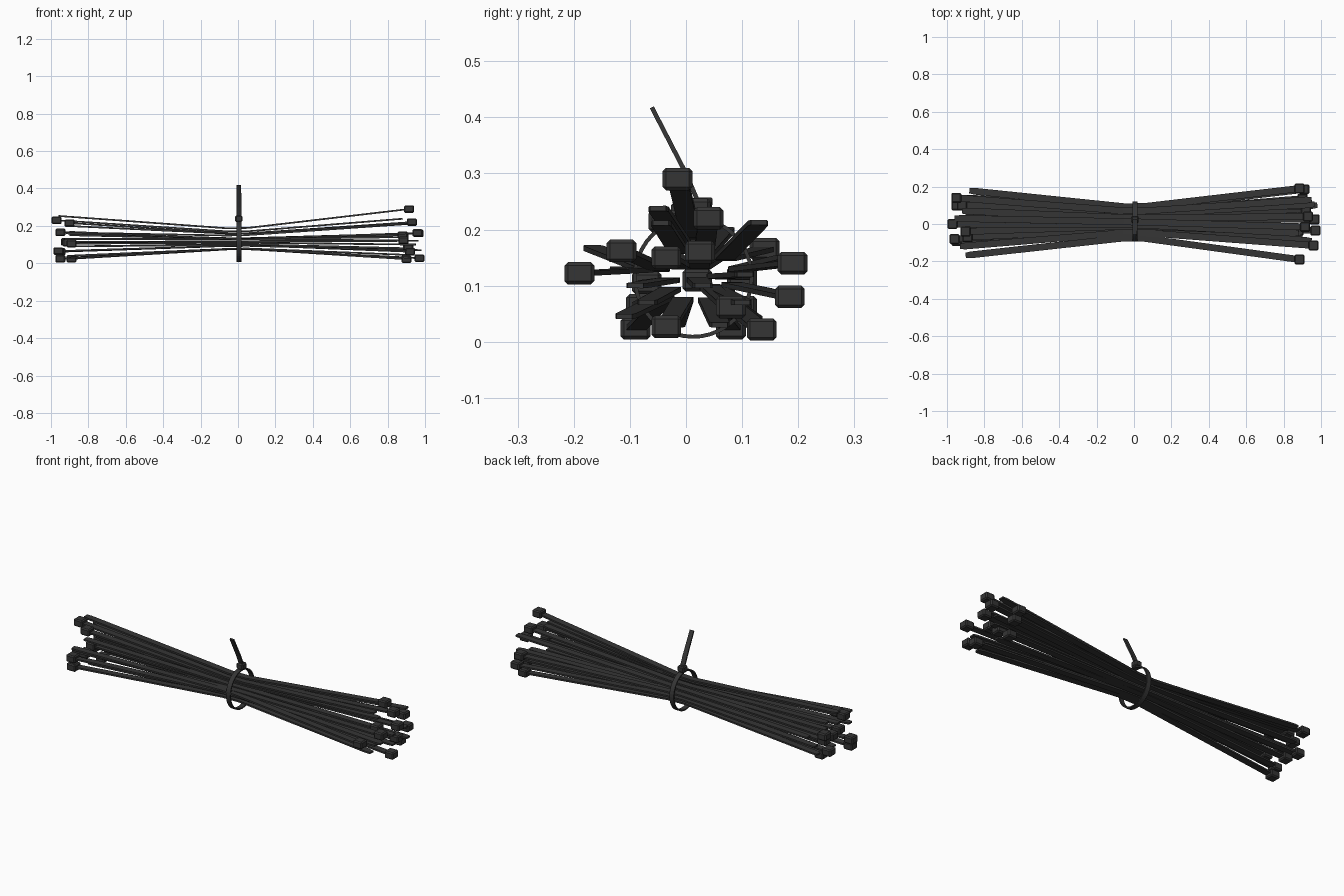
import bpy, bmesh, math
from mathutils import Vector

if "Cube" in bpy.data.objects:
    bpy.data.objects.remove(bpy.data.objects["Cube"])

black = bpy.data.materials.new("black nylon")
black.diffuse_color = (0.036, 0.036, 0.036, 1)
black.use_nodes = True
black.node_tree.nodes["Principled BSDF"].inputs["Base Color"].default_value = black.diffuse_color


def finish(bm, name):
    bmesh.ops.recalc_face_normals(bm, faces=bm.faces)
    me = bpy.data.meshes.new(name)
    bm.to_mesh(me)
    bm.free()
    me.materials.append(black)
    ob = bpy.data.objects.new(name, me)
    bpy.context.collection.objects.link(ob)
    return ob


def sweep(bm, pts, side, widths, thick):
    """Flat strap of rectangular section along pts, wide along 'side'."""
    rings = []
    for i, p in enumerate(pts):
        t = (pts[min(i + 1, len(pts) - 1)] - pts[max(i - 1, 0)]).normalized()
        s = (side - t * side.dot(t)).normalized()
        n = t.cross(s)
        w = widths[i]
        rings.append([bm.verts.new(p + s * a * w / 2 + n * b * thick / 2)
                      for a, b in ((-1, -1), (1, -1), (1, 1), (-1, 1))])
    for r, q in zip(rings, rings[1:]):
        for k in range(4):
            bm.faces.new((r[k], r[(k + 1) % 4], q[(k + 1) % 4], q[k]))
    bm.faces.new(rings[0])
    bm.faces.new(rings[-1])


def block(bm, centre, size):
    """Chamfered locking head."""
    g = bmesh.ops.create_cube(bm, size=1)
    for v in g["verts"]:
        v.co = Vector(centre) + Vector(a * b for a, b in zip(v.co, size))
    edges = list({e for v in g["verts"] for e in v.link_edges})
    bmesh.ops.bevel(bm, geom=edges, offset=0.006, segments=1, affect='EDGES')


# loose ties: head position, then tail position; each bends inward at the waist
ties = [
    ((.885, -.19, .122), (-.90, -.168, .168)),
    ((.96, -.115, .162), (-.93, -.12, .13)),
    ((.915, -.015, .29), (-.96, .03, .253)),
    ((.93, .04, .22), (-.92, .07, .20)),
    ((.965, .025, .16), (-.90, .05, .15)),
    ((.88, -.035, .15), (-.92, -.03, .16)),
    ((.885, .19, .14), (-.88, .178, .15)),
    ((.91, .185, .08), (-.90, .14, .09)),
    ((.92, .08, .062), (-.91, .07, .09)),
    ((.90, .135, .022), (-.90, .12, .04)),
    ((.97, -.035, .027), (-.90, -.02, .03)),
    ((-.97, .0, .23), (.88, -.05, .238)),
    ((-.90, -.04, .215), (.90, -.045, .212)),
    ((-.95, .14, .165), (.95, .13, .213)),
    ((-.95, -.09, .024), (.90, -.11, .045)),
    ((-.89, .08, .024), (.92, .06, .03)),
    ((-.92, .10, .115), (.965, .105, .12)),
    ((-.89, -.07, .105), (.95, -.09, .10)),
    ((-.95, .10, .062), (.98, .10, .07)),
    ((-.96, -.08, .065), (.90, -.07, .07)),
    ((-.91, .02, .11), (.94, .03, .10)),
]
axis = Vector((0, .014, .116))
for i, (h, t) in enumerate(ties):
    bm = bmesh.new()
    h, t = Vector(h), Vector(t)
    mid = (h + t) / 2
    mid = axis + (mid - axis) * .43
    mid.x = 0
    a, b = mid.lerp(h, .06), mid.lerp(t, .06)
    pts = [h, a, b, t.lerp(mid, .03), t]
    sweep(bm, pts, Vector((0, 1, 0)), [.036, .036, .036, .036, .028], .009)
    block(bm, h, (.054, .053, .040))
    finish(bm, f"loose_tie_{i + 1}")

# binding tie: loop round the bundle, head on top and free tail
bm = bmesh.new()
N = 40
loop = []
for k in range(N + 1):
    a = math.radians(80) + 2 * math.pi * k / N
    loop.append(Vector((.005, .013 + .104 * math.cos(a), .115 + .106 * math.sin(a))))
sweep(bm, loop, Vector((1, 0, 0)), [.026] * len(loop), .007)
tail = [Vector((.005, .032, .225)), Vector((.005, .0, .30)), Vector((.005, -.061, .418))]
sweep(bm, tail, Vector((1, 0, 0)), [.026, .026, .024], .008)
block(bm, (.005, .024, .238), (.040, .040, .034))
finish(bm, "binding_tie")
